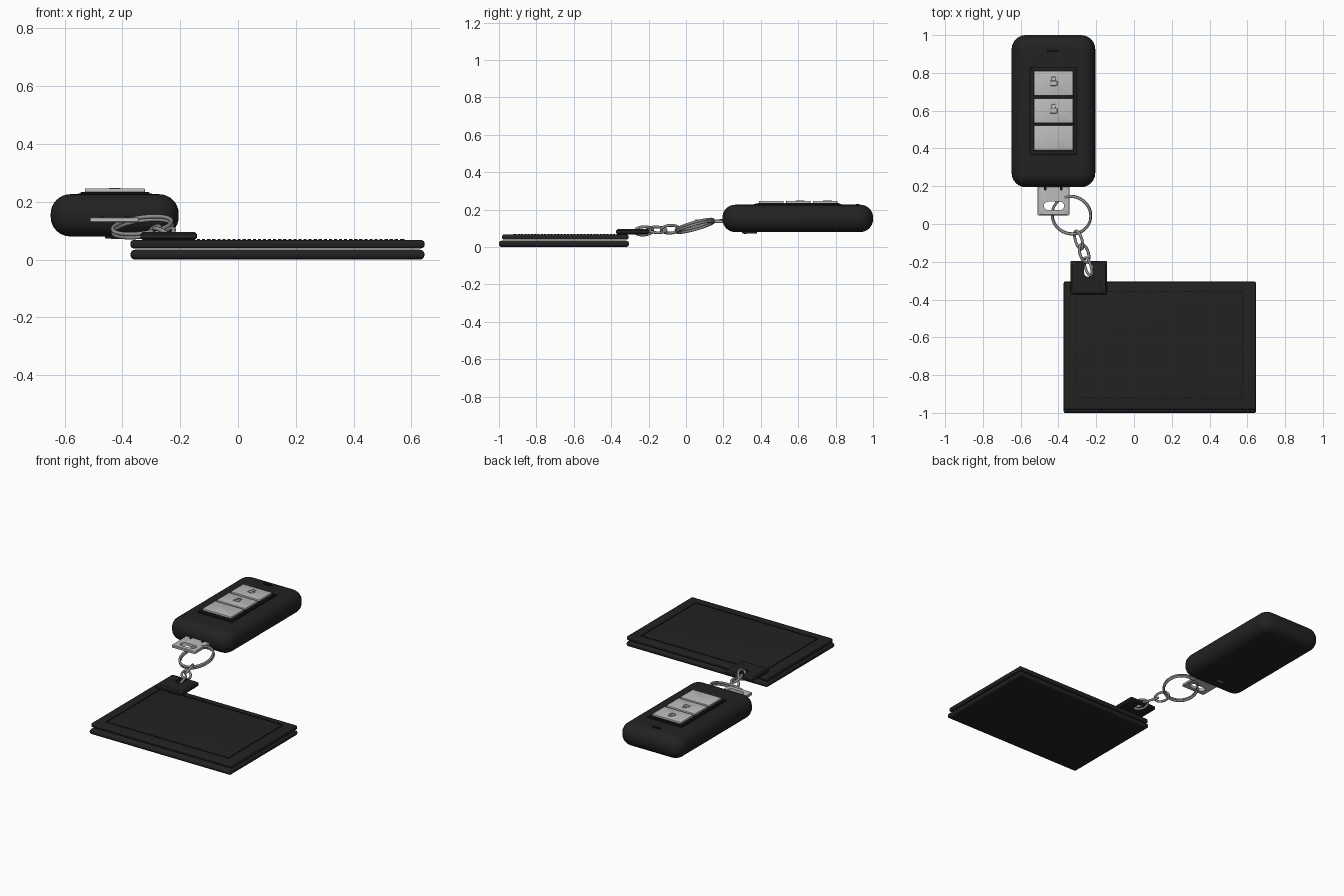
import bpy, bmesh, math
from mathutils import Vector, Matrix

if "Cube" in bpy.data.objects:
    bpy.data.objects.remove(bpy.data.objects["Cube"])


def material(name, v):
    m = bpy.data.materials.new(name)
    m.diffuse_color = (v, v, v, 1)
    m.use_nodes = True
    m.node_tree.nodes["Principled BSDF"].inputs["Base Color"].default_value = m.diffuse_color
    return m


BLACK = material("black", 0.016)
SHADOW = material("deep black", 0.006)
SILVER = material("silver", 0.50)
STEEL = material("steel grey", 0.27)


def finish(name, bm, mat, smooth=True):
    bmesh.ops.recalc_face_normals(bm, faces=bm.faces)
    me = bpy.data.meshes.new(name)
    bm.to_mesh(me)
    bm.free()
    ob = bpy.data.objects.new(name, me)
    bpy.context.collection.objects.link(ob)
    me.materials.append(mat)
    if smooth:
        bpy.ops.object.select_all(action='DESELECT')
        ob.select_set(True)
        bpy.context.view_layer.objects.active = ob
        bpy.ops.object.shade_smooth_by_angle(angle=math.radians(40))
    return ob


def rounded_rect(x0, x1, y0, y1, r, n=7):
    r = max(min(r, (x1 - x0) / 2 - 1e-4, (y1 - y0) / 2 - 1e-4), 0.001)
    corners = [(x1 - r, y1 - r), (x0 + r, y1 - r), (x0 + r, y0 + r), (x1 - r, y0 + r)]
    return [(cx + r * math.cos(a), cy + r * math.sin(a))
            for k, (cx, cy) in enumerate(corners)
            for a in [math.pi / 2 * (k + i / (n - 1)) for i in range(n)]]


def loft(name, rings, mat, cyclic=False):
    """Join a stack of equal-count (outline, z) rings; cap it or close it round a hole."""
    bm = bmesh.new()
    vs = [[bm.verts.new((x, y, z)) for x, y in loop] for loop, z in rings]
    n = len(vs[0])
    pairs = list(zip(vs, vs[1:])) + ([(vs[-1], vs[0])] if cyclic else [])
    for a, b in pairs:
        for i in range(n):
            j = (i + 1) % n
            bm.faces.new((a[i], a[j], b[j], b[i]))
    if not cyclic:
        bm.faces.new(vs[0])
        bm.faces.new(vs[-1])
    return finish(name, bm, mat)


def slab(name, x0, x1, y0, y1, z0, z1, r, edge, mat, steps=4):
    """Rounded rectangle slab whose top and bottom rims are rounded by edge."""
    rings = []
    for zc, s in ((z0 + edge, -1), (z1 - edge, 1)):
        for i in range(steps + 1):
            a = math.pi / 2 * (i / steps if s > 0 else 1 - i / steps)
            d = edge * (1 - math.cos(a))
            rings.append((rounded_rect(x0 + d, x1 - d, y0 + d, y1 - d, r - d),
                          zc + s * edge * math.sin(a) + s * 1e-5))
    return loft(name, rings, mat)


def pierced(name, outer, inner, z0, z1, mat, e=0.003):
    """Flat plate with one hole and a small bevel on its outer rim."""
    x0, x1, y0, y1, r = outer
    small = rounded_rect(x0 + e, x1 - e, y0 + e, y1 - e, r)
    full, hole = rounded_rect(*outer), rounded_rect(*inner)
    return loft(name, [(small, z0), (full, z0 + e), (full, z1 - e), (small, z1),
                       (hole, z1), (hole, z0)], mat, True)


def tube_loop(name, rx, ry, r, matrix, mat, n=48, sides=10):
    """Closed elliptical wire placed by a matrix."""
    bm = bmesh.new()
    rows = []
    for i in range(n):
        a = 2 * math.pi * i / n
        p = Vector((rx * math.cos(a), ry * math.sin(a), 0))
        out = Vector((ry * math.cos(a), rx * math.sin(a), 0)).normalized()
        rows.append([bm.verts.new(matrix @ (p + r * (out * math.cos(b) + Vector((0, 0, math.sin(b))))))
                     for b in [2 * math.pi * k / sides for k in range(sides)]])
    for i in range(n):
        a, b = rows[i], rows[(i + 1) % n]
        for k in range(sides):
            m = (k + 1) % sides
            bm.faces.new((a[k], b[k], b[m], a[m]))
    return finish(name, bm, mat)


# Remote body with soft pill-shaped sides
slab("remote_body", -0.648, -0.205, 0.195, 1.0, 0.08, 0.226, 0.075, 0.068, BLACK, 8)
slab("indicator_bump", -0.46, -0.40, 0.91, 0.925, 0.222, 0.231, 0.004, 0.002, SHADOW, 2)
slab("release_catch", -0.46, -0.38, 0.30, 0.38, 0.072, 0.09, 0.015, 0.004, BLACK, 2)
slab("catch_inlay", -0.44, -0.40, 0.31, 0.325, 0.0705, 0.076, 0.004, 0.001, STEEL, 2)

# Raised button panel with a rim
slab("panel_shadow_line", -0.553, -0.298, 0.363, 0.832, 0.22, 0.229, 0.006, 0.001, SHADOW, 2)
slab("button_panel", -0.545, -0.306, 0.372, 0.823, 0.222, 0.233, 0.006, 0.002, BLACK, 2)

# Three buttons, the upper two with padlock marks
for i, (y0, y1) in enumerate(((0.39, 0.522), (0.535, 0.665), (0.68, 0.81))):
    slab(f"button_recess_{i}", -0.536, -0.316, y0 - 0.006, y1 + 0.006, 0.228, 0.2345, 0.003, 0.001, SHADOW, 2)
    slab(f"button_{i}", -0.53, -0.322, y0, y1, 0.23, 0.246, 0.004, 0.003, SILVER, 2)
    if i:
        c = (y0 + y1) / 2
        pierced(f"lock_mark_{i}", (-0.446, -0.406, c - 0.014, c + 0.014, 0.003),
                (-0.441, -0.411, c - 0.009, c + 0.009, 0.002), 0.244, 0.248, STEEL, 0.001)
        pierced(f"shackle_mark_{i}", (-0.44, -0.412, c + 0.013, c + 0.035, 0.012),
                (-0.436, -0.416, c + 0.014, c + 0.031, 0.009), 0.244, 0.248, STEEL, 0.001)

# Slotted metal key plate
pierced("key_plate", (-0.512, -0.342, 0.046, 0.26, 0.008),
        (-0.477, -0.370, 0.074, 0.118, 0.021), 0.128, 0.146, SILVER)
for i, x in enumerate((-0.47, -0.385)):
    slab(f"plate_notch_{i}", x - 0.006, x + 0.006, 0.178, 0.2, 0.142, 0.149, 0.003, 0.001, SHADOW, 2)

# Double-coil split ring, tilted
normal = Vector((-0.14, -0.28, 1)).normalized()
tilt = normal.to_track_quat('Z', 'Y').to_matrix().to_4x4()
for i, d in enumerate((-0.006, 0.006)):
    tube_loop(f"split_ring_coil_{i}", 0.103, 0.103, 0.007,
              Matrix.Translation(Vector((-0.331, 0.047, 0.113)) + normal * d) @ tilt, STEEL, 64)

# Chain links, each rolled against its neighbour
heading = Matrix.Rotation(math.atan2(-0.23, 0.07), 4, 'Z')
for i, (x, y, z, roll) in enumerate(((-0.293, -0.085, 0.095, 50), (-0.264, -0.155, 0.092, -35),
                                     (-0.243, -0.226, 0.086, 55))):
    tube_loop(f"chain_link_{i}", 0.050, 0.027, 0.0075,
              Matrix.Translation((x, y, z)) @ heading @ Matrix.Rotation(math.radians(roll), 4, 'X'),
              STEEL, 32)

# Wallet: two padded leather panels
slab("wallet_back_panel", -0.372, 0.645, -1.0, -0.305, 0.0, 0.034, 0.008, 0.0155, BLACK)
slab("wallet_front_panel", -0.372, 0.645, -0.983, -0.308, 0.039, 0.067, 0.008, 0.010, BLACK)

# Leather loop tab with eyelet
pierced("hanging_tab", (-0.337, -0.142, -0.374, -0.196, 0.008),
        (-0.264, -0.217, -0.280, -0.208, 0.023), 0.067, 0.096, BLACK, 0.008)

# Dashed stitching around the front panel
X0, X1, Y0, Y1 = -0.303, 0.574, -0.92, -0.358
bm = bmesh.new()


def stitch(x, y, sx, sy):
    bmesh.ops.create_cube(bm, size=1, matrix=Matrix.Translation((x, y, 0.0675)) @
                          Matrix.Diagonal((sx, sy, 0.006, 1)))


nx, ny = 50, 32
for i in range(nx):
    for y in (Y0, Y1):
        stitch(X0 + (X1 - X0) * (i + 0.5) / nx, y, 0.011, 0.005)
for i in range(ny):
    for x in (X0, X1):
        stitch(x, Y0 + (Y1 - Y0) * (i + 0.5) / ny, 0.005, 0.011)
finish("stitching", bm, SHADOW, False)
